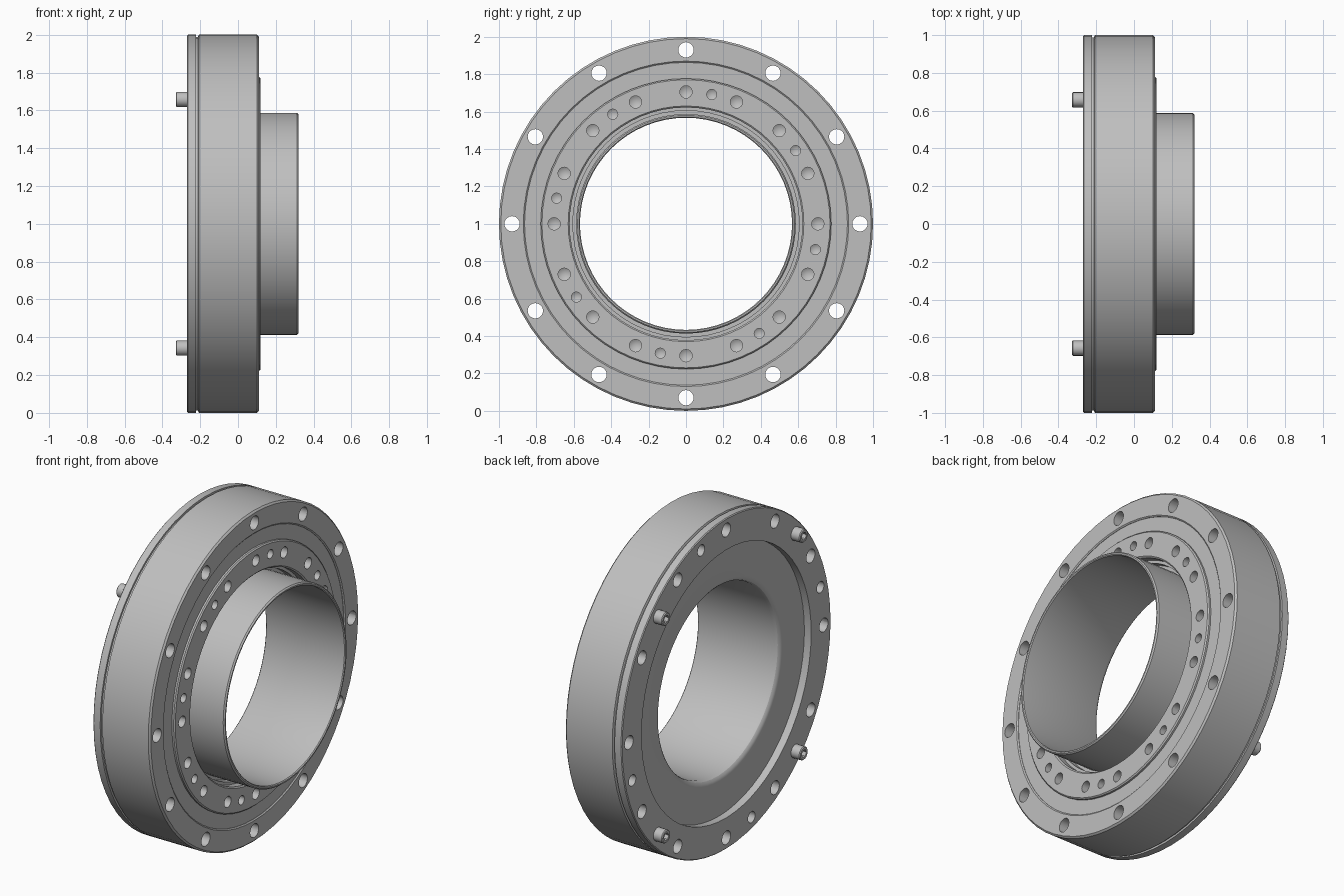
import bpy, bmesh
from math import sin, cos, pi, radians
from mathutils import Vector

old = bpy.data.objects.get("Cube")
if old:
    bpy.data.objects.remove(old, do_unlink=True)

steel = bpy.data.materials.new("satin_grey_steel")
steel.use_nodes = True
GREY = (0.52, 0.52, 0.52, 1)
steel.diffuse_color = GREY
steel.node_tree.nodes["Principled BSDF"].inputs["Base Color"].default_value = GREY

CENTRE = Vector((0, 0, 1))


def on_circle(radius, degrees):
    """Point on a bolt circle; the angle runs from +y towards +z."""
    a = radians(degrees)
    return CENTRE + Vector((0, radius * cos(a), radius * sin(a)))


def lathe(name, profile, places=(CENTRE,), steps=64, closed=True):
    """Turn an (x, radius) profile about the x direction at each place."""
    bm = bmesh.new()
    for place in places:
        vs = [bm.verts.new(place + Vector((x, r, 0))) for x, r in profile]
        es = [bm.edges.new(pair) for pair in zip(vs, vs[1:])]
        if closed:
            es.append(bm.edges.new((vs[-1], vs[0])))
        bmesh.ops.spin(bm, geom=vs + es, cent=place, axis=(1, 0, 0),
                       angle=2 * pi, steps=steps)
    bmesh.ops.remove_doubles(bm, verts=bm.verts, dist=0.0002)
    bmesh.ops.recalc_face_normals(bm, faces=bm.faces)
    mesh = bpy.data.meshes.new(name)
    bm.to_mesh(mesh)
    bm.free()
    mesh.materials.append(steel)
    ob = bpy.data.objects.new(name, mesh)
    bpy.context.collection.objects.link(ob)
    return ob


def select_only(ob):
    bpy.ops.object.select_all(action='DESELECT')
    ob.select_set(True)
    bpy.context.view_layer.objects.active = ob


def cut(ob, *cutters):
    for cutter in cutters:
        cutter.hide_render = True
        mod = ob.modifiers.new("cut", 'BOOLEAN')
        mod.operation = 'DIFFERENCE'
        mod.solver = 'EXACT'
        mod.object = cutter
        select_only(ob)
        bpy.ops.object.modifier_apply(modifier=mod.name)
        bpy.data.objects.remove(cutter, do_unlink=True)


def plug(name, x0, x1, tip, radius, places, steps=16):
    """Cutter shaped like a drill, with its point at x = tip."""
    return lathe(name, [(x0, 0), (x0, radius), (x1, radius), (tip, 0)],
                 places, steps, closed=False)


# Outer housing with the rear rim and the seam groove
housing = lathe("housing", [
    (-0.27, 0.81), (-0.27, 0.995), (-0.265, 1), (-0.222, 1), (-0.222, 0.988),
    (-0.212, 0.988), (-0.207, 1), (0.10, 1), (0.11, 0.99),
    (0.11, 0.87), (0.104, 0.863), (0.06, 0.863), (0.06, 0.84),
    (-0.18, 0.84), (-0.18, 0.81)])
bolt_circle = [on_circle(0.93, 30 * i) for i in range(12)]
tapped = [on_circle(0.93, 75 + 90 * i) for i in range(4)]
cut(housing,
    plug("bolt_cutter", -0.4, 0.25, 0.26, 0.041, bolt_circle, 20),
    plug("tapped_cutter", -0.4, -0.19, -0.175, 0.034, tapped))

# Seal ring between housing and hub
seal = lathe("seal_ring", [(0.05, 0.772), (0.102, 0.772), (0.102, 0.863),
                           (0.05, 0.863)])

# Hub: rear recess floor, bore, projecting sleeve and drilled flange
hub = lathe("hub", [
    (-0.225, 0.815), (-0.225, 0.60), (-0.221, 0.585), (-0.212, 0.574),
    (-0.195, 0.567), (0.315, 0.567), (0.32, 0.572), (0.32, 0.58),
    (0.312, 0.587), (0.03, 0.587), (0.03, 0.605), (0.07, 0.605),
    (0.07, 0.622), (0.113, 0.622), (0.12, 0.63), (0.12, 0.77),
    (0.113, 0.777), (0.04, 0.777), (0.04, 0.80), (-0.19, 0.815)])
flange_holes = [on_circle(0.705, 22.5 * i) for i in range(16)]
pin_holes = [on_circle(0.705, 33.75 + 45 * i) for i in range(8)]
cut(hub,
    plug("flange_cutter", 0.2, 0.065, 0.045, 0.033, flange_holes),
    plug("pin_cutter", 0.2, 0.075, 0.058, 0.027, pin_holes))

# Four socket-head screws on the rear rim
heads = [on_circle(0.93, 45 + 90 * i) for i in range(4)]
screws = lathe("rear_screws", [(-0.25, 0), (-0.25, 0.04), (-0.324, 0.04),
                               (-0.329, 0.035), (-0.329, 0)],
               heads, 20, closed=False)
cut(screws, plug("socket_cutter", -0.4, -0.295, -0.289, 0.023, heads, 6))

for part in (housing, seal, hub, screws):
    select_only(part)
    bpy.ops.object.shade_smooth_by_angle(angle=radians(28))
